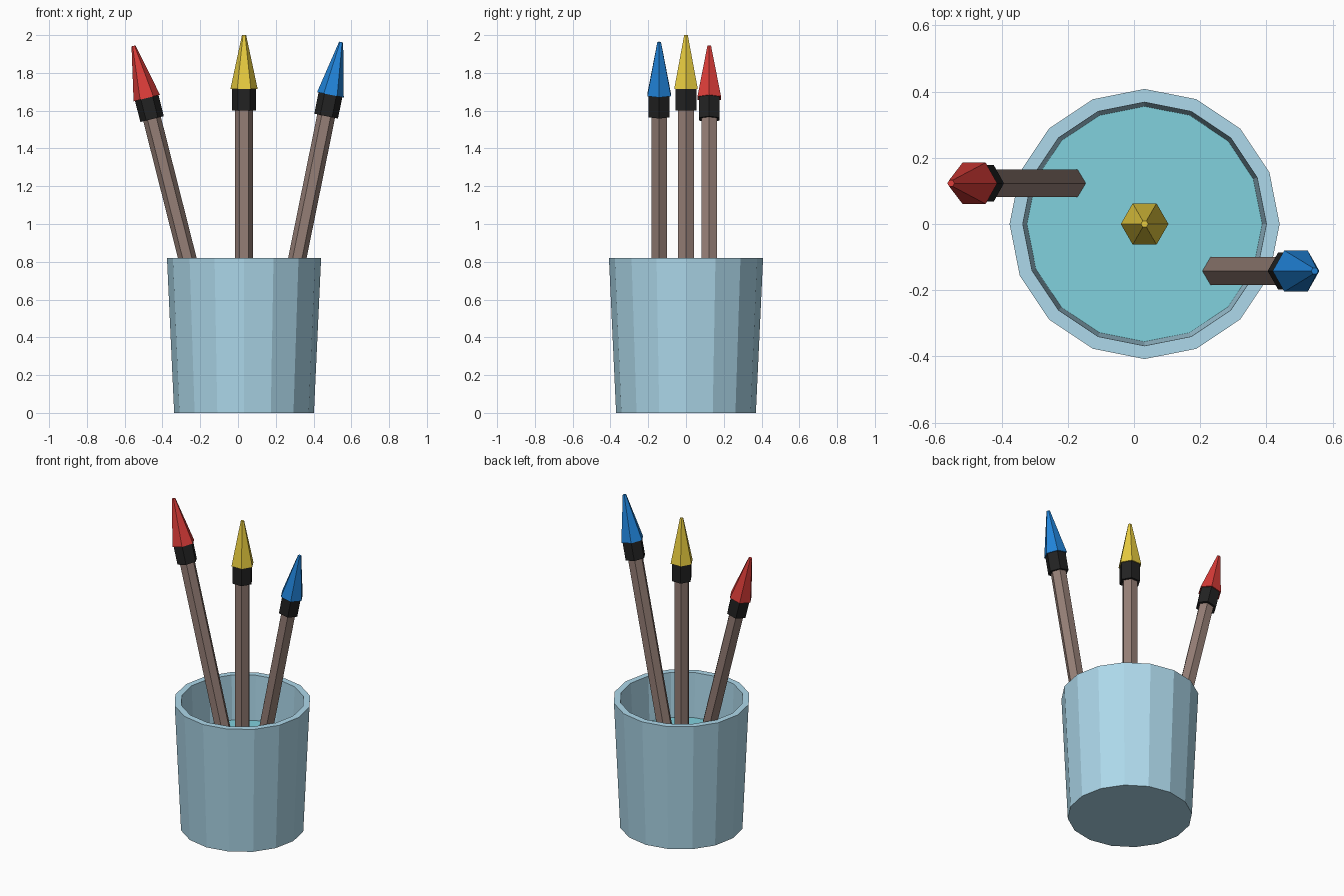
import bpy, bmesh, math
from mathutils import Matrix

if "Cube" in bpy.data.objects:
    bpy.data.objects.remove(bpy.data.objects["Cube"])


def material(name, rgb):
    m = bpy.data.materials.new(name)
    m.diffuse_color = (*rgb, 1)
    m.use_nodes = True
    m.node_tree.nodes["Principled BSDF"].inputs["Base Color"].default_value = m.diffuse_color
    return m


def lathe(name, profile, sides, mat, matrix):
    """Stack (radius, height) rings into a flat-shaded solid capped at both ends."""
    bm = bmesh.new()
    rings = []
    for r, z in profile:
        angles = [2 * math.pi * i / sides for i in range(sides)]
        rings.append([bm.verts.new((r * math.cos(a), r * math.sin(a), z)) for a in angles])
    for low, high in zip(rings, rings[1:]):
        for i in range(sides):
            j = (i + 1) % sides
            bm.faces.new((low[i], low[j], high[j], high[i]))
    bm.faces.new(rings[0][::-1])
    bm.faces.new(rings[-1])
    mesh = bpy.data.meshes.new(name)
    bm.to_mesh(mesh)
    bm.free()
    mesh.materials.append(mat)
    ob = bpy.data.objects.new(name, mesh)
    ob.matrix_world = matrix
    bpy.context.collection.objects.link(ob)
    return ob


glass = material("cup_blue", (0.42, 0.69, 0.83))
teal = material("water_teal", (0.22, 0.64, 0.73))
wood = material("wood", (0.30, 0.21, 0.18))
black = material("black", (0.016, 0.016, 0.016))

# Tapered cup with a thick wall, and the water filling it
CX = 0.032
centre = Matrix.Translation((CX, 0, 0))
lathe("cup", [(0.37, 0), (0.408, 0.82), (0.368, 0.82), (0.335, 0.06)], 16, glass, centre)
lathe("water", [(0.335, 0.06), (0.3555, 0.53)], 16, teal, centre)


# Brush: hexagonal handle, ferrule and bristles, measured down from the tip
def brush(colour, rgb, tip, lean):
    place = Matrix.Translation(tip) @ Matrix.Rotation(lean, 4, 'Y')
    bristle = material("bristle_" + colour, rgb)
    lathe(colour + "_brush_handle", [(0.048, -1.92), (0.048, -0.36)], 6, wood, place)
    lathe(colour + "_brush_ferrule", [(0.064, -0.40), (0.064, -0.28)], 6, black, place)
    lathe(colour + "_brush_bristles", [(0.072, -0.285), (0.011, 0)], 6, bristle, place)


brush("yellow", (0.80, 0.60, 0.05), (CX, 0, 2.0), 0)
brush("red", (0.70, 0.045, 0.04), (-0.553, 0.123, 1.943), -0.248)
brush("blue", (0.015, 0.23, 0.70), (0.546, -0.142, 1.963), 0.2)
